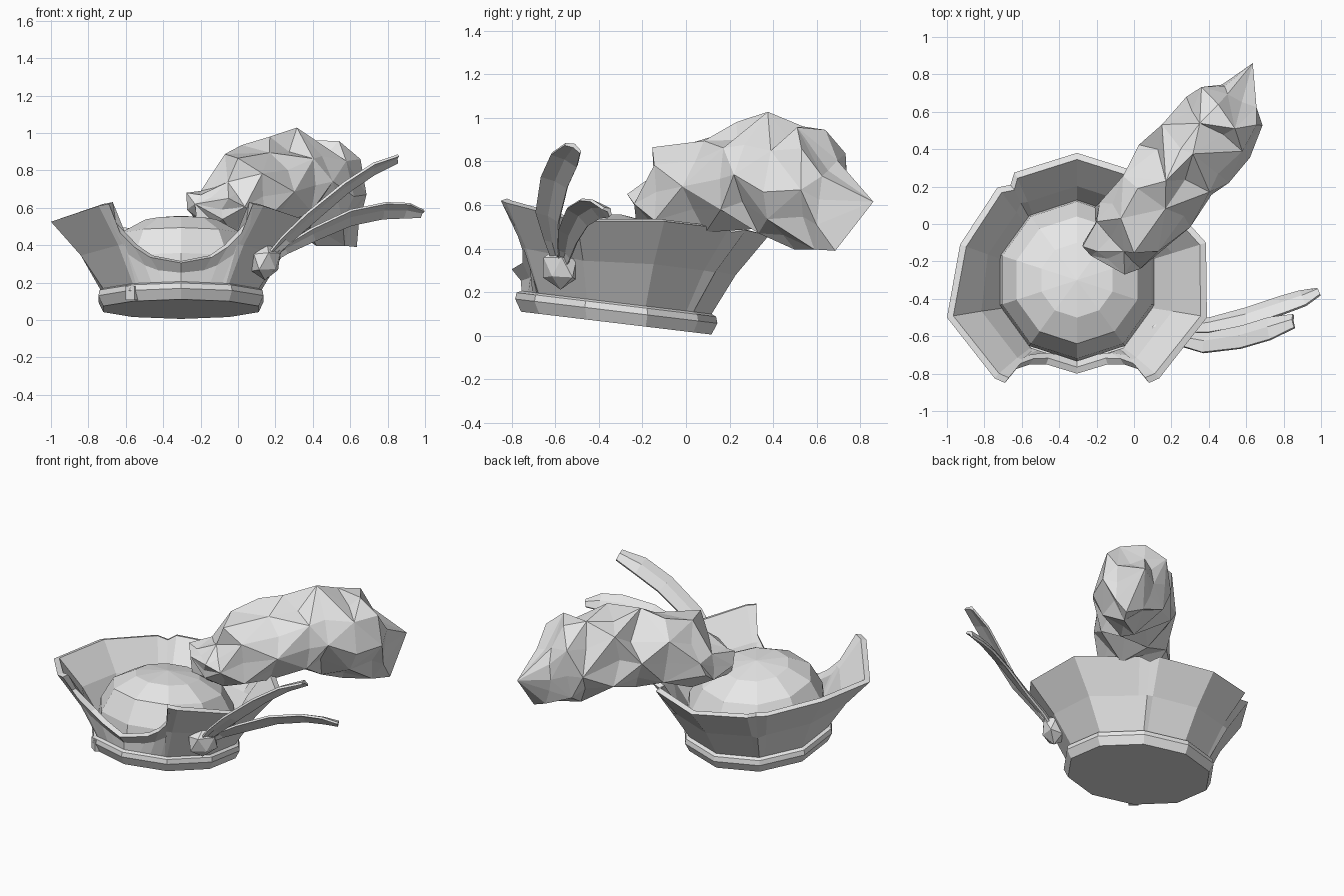
import bpy, bmesh, math, random
from mathutils import Vector, Matrix

if "Cube" in bpy.data.objects:
    bpy.data.objects.remove(bpy.data.objects["Cube"])

random.seed(11)
grey = bpy.data.materials.new("grey")
grey.diffuse_color = (0.8, 0.8, 0.8, 1)
grey.use_nodes = True
grey.node_tree.nodes["Principled BSDF"].inputs["Base Color"].default_value = grey.diffuse_color
CX, CY = -0.305, -0.32


def finish(name, bm):
    bmesh.ops.recalc_face_normals(bm, faces=bm.faces[:])
    me = bpy.data.meshes.new(name)
    bm.to_mesh(me)
    bm.free()
    me.materials.append(grey)
    ob = bpy.data.objects.new(name, me)
    bpy.context.collection.objects.link(ob)
    return ob


def loft(name, rings, cap_start=True, cap_end=True, tri=False, closed=False):
    """Skin a list of equal-length closed rings; a cap may be a tip point."""
    bm = bmesh.new()
    vs = [[bm.verts.new(p) for p in r] for r in rings]
    n = len(vs[0])
    pairs = list(zip(vs, vs[1:])) + ([(vs[-1], vs[0])] if closed else [])
    for k, (a, b) in enumerate(pairs):
        for j in range(n):
            q = (a[j], a[(j + 1) % n], b[(j + 1) % n], b[j])
            if not tri:
                bm.faces.new(q)
            elif (j + k) % 2:
                bm.faces.new((q[0], q[1], q[2]))
                bm.faces.new((q[0], q[2], q[3]))
            else:
                bm.faces.new((q[0], q[1], q[3]))
                bm.faces.new((q[1], q[2], q[3]))
    for cap, ring in ((cap_start, vs[0]), (cap_end, vs[-1])):
        if isinstance(cap, Vector):
            t = bm.verts.new(cap)
            for j in range(n):
                bm.faces.new((ring[j], ring[(j + 1) % n], t))
        elif cap:
            bm.faces.new(ring)
    return finish(name, bm)


def tilted(angle, r, h, cy=CY):
    """Point on a hat ring that leans down towards the back."""
    a = math.radians(angle)
    y = r * math.sin(a)
    return Vector((CX + r * math.cos(a), cy + y, 0.058 + h - 0.12 * y))


def ring10(r, h, cy=CY):
    return [tilted(90 + 36 * i, r, h, cy) for i in range(10)]


# Band with closed underside
loft("hat_band", [ring10(r, h) for r, h in
                  ((0.437, 0), (0.464, 0.055), (0.458, 0.085), (0.425, 0.1))],
     cap_end=False)

# Crown dome
loft("crown", [ring10(r, h, -0.30) for r, h in
               ((0.435, 0.13), (0.42, 0.25), (0.34, 0.395), (0.2, 0.472))],
     cap_start=False, cap_end=Vector((CX, -0.30, 0.557)))

# Turned-up brim: base angle and rim point per column, nicks at the back corners
# and a front notch between the two tips
half = [(90, 0, 0.38, 0.46), (123, -0.335, 0.275, 0.485), (126, -0.355, 0.21, 0.475),
        (131, -0.425, 0.195, 0.49), (162, -0.625, -0.11, 0.525),
        (198, -0.695, -0.5, 0.525), (234, -0.44, -0.825, 0.61), (236, -0.385, -0.85, 0.62),
        (239, -0.37, -0.79, 0.51), (248, -0.25, -0.75, 0.39),
        (257, -0.165, -0.75, 0.335), (270, 0, -0.80, 0.305)]
cols = half + [(540 - a, -x, y, z) for a, x, y, z in half[-2:0:-1]]
outer_base, outer_mid, rim, rim_in, mid_in, base_in = [], [], [], [], [], []
for a, x, y, z in cols:
    # flat ten-sided base even at the extra columns
    off = (a - 90) % 36 - 18
    r = 0.435 * math.cos(math.radians(18)) / math.cos(math.radians(off))
    if a == 378:
        x, y = 0.69, -0.10
    b = tilted(a, r, 0.09)
    t = Vector((CX + x, y, z))
    inward = Vector((CX - t.x, CY - t.y, 0)).normalized()
    bi = tilted(a, r - 0.012, 0.14)
    ti = t + inward * 0.035 + Vector((0, 0, 0.01))
    mid = b.lerp(t, 0.5) + inward * 0.02
    if a in (126, 414):
        mid -= inward * 0.035
    outer_base.append(b)
    outer_mid.append(mid)
    rim.append(t)
    rim_in.append(ti)
    mid_in.append(mid + inward * 0.025 + Vector((0, 0, 0.03)))
    base_in.append(bi)
loft("brim", [outer_base, outer_mid, rim, rim_in, mid_in, base_in],
     False, False, closed=True)

# Small clasp on the front corner of the band
bm = bmesh.new()
bmesh.ops.create_cube(bm, size=1)
turn = Matrix.Rotation(math.radians(-36), 4, 'Z') @ Matrix.Diagonal((0.06, 0.04, 0.075, 1))
bm.transform(Matrix.Translation((-0.565, -0.675, 0.145)) @ turn)
finish("band_clasp", bm)

# Fluffy plume: spiky faceted loft (x, y, half width, bottom, top)
stations = [(-0.17, -0.17, 0.12, 0.51, 0.67), (-0.09, -0.10, 0.18, 0.47, 0.74),
            (0.00, -0.01, 0.22, 0.46, 0.86), (0.12, 0.14, 0.235, 0.47, 0.90),
            (0.23, 0.28, 0.24, 0.49, 0.95), (0.31, 0.38, 0.24, 0.49, 0.99),
            (0.42, 0.50, 0.23, 0.43, 0.95), (0.50, 0.61, 0.20, 0.41, 0.92),
            (0.55, 0.67, 0.13, 0.45, 0.80)]
side, along = Vector((0.78, -0.62, 0)), Vector((0.62, 0.78, 0))
rings = []
for i, (x, y, w, lo, hi) in enumerate(stations):
    ring = []
    for j in range(10):
        a = math.radians(36 * j)
        f = (1.08 if (i + j) % 2 else 0.86) + random.uniform(-0.07, 0.07)
        p = Vector((x, y, (lo + hi) / 2)) + side * (w * f * math.cos(a))
        p.z += (hi - lo) / 2 * f * math.sin(a)
        ring.append(p + along * random.uniform(-0.03, 0.03))
    rings.append(ring)
# Pull the closest free vertices out into the main tufts
tufts = [(-0.275, -0.12, 0.68), (-0.05, -0.27, 0.65), (-0.07, 0.03, 0.887),
         (0.0, -0.155, 0.865), (0.02, 0.19, 0.935), (0.17, 0.23, 0.98),
         (0.315, 0.375, 1.028), (0.54, 0.51, 0.957), (0.45, 0.64, 0.945),
         (0.655, 0.53, 0.86), (0.687, 0.527, 0.67), (0.5, 0.695, 0.805),
         (0.28, 0.68, 0.66), (0.47, 0.745, 0.62), (0.42, 0.50, 0.395),
         (0.635, 0.685, 0.39), (0.62, 0.355, 0.66), (-0.21, 0.09, 0.58)]
free = [p for ring in rings for p in ring]
for t in map(Vector, tufts):
    k = min(range(len(free)), key=lambda m: (free[m] - t).length)
    free.pop(k)[:] = t
loft("plume", rings, Vector((-0.23, -0.17, 0.62)), Vector((0.635, 0.86, 0.615)), tri=True)


# Two long side feathers, rolled with the front edge up, with a central rib
def feather(name, path, widths, roll):
    pts = [Vector(p) for p in path]
    rings = []
    for i, p in enumerate(pts):
        d = (pts[min(i + 1, len(pts) - 1)] - pts[max(i - 1, 0)]).normalized()
        s = d.cross(Vector((0, 0, 1))).normalized()
        n = s.cross(d)
        c, k = math.cos(math.radians(roll)), math.sin(math.radians(roll))
        s, n = s * c + n * k, n * c - s * k
        w = widths[i]
        rings.append([p - s * w - n * 0.004, p + n * 0.014, p + s * w - n * 0.004,
                      p + s * w - n * 0.018, p - n * 0.008, p - s * w - n * 0.018])
    loft(name, rings)


feather("upper_feather", [(0.14, -0.58, 0.32), (0.25, -0.61, 0.435), (0.38, -0.63, 0.555),
                          (0.57, -0.60, 0.715), (0.72, -0.555, 0.815), (0.85, -0.515, 0.87)],
        (0.02, 0.04, 0.06, 0.066, 0.066, 0.04), 30)
feather("lower_feather", [(0.14, -0.57, 0.31), (0.25, -0.55, 0.385), (0.40, -0.535, 0.465),
                          (0.60, -0.49, 0.555), (0.78, -0.43, 0.592), (0.90, -0.39, 0.592),
                          (0.985, -0.355, 0.575)],
        (0.02, 0.035, 0.052, 0.062, 0.062, 0.055, 0.025), 42)

# Rosette holding the feathers
bm = bmesh.new()
bmesh.ops.create_icosphere(bm, subdivisions=1, radius=0.1)
axis = Vector((0.75, -0.6, -0.25)).normalized()
for v in bm.verts:
    v.co -= axis * (v.co.dot(axis) * 0.3)
    v.co += Vector((0.15, -0.58, 0.31))
finish("rosette", bm)
